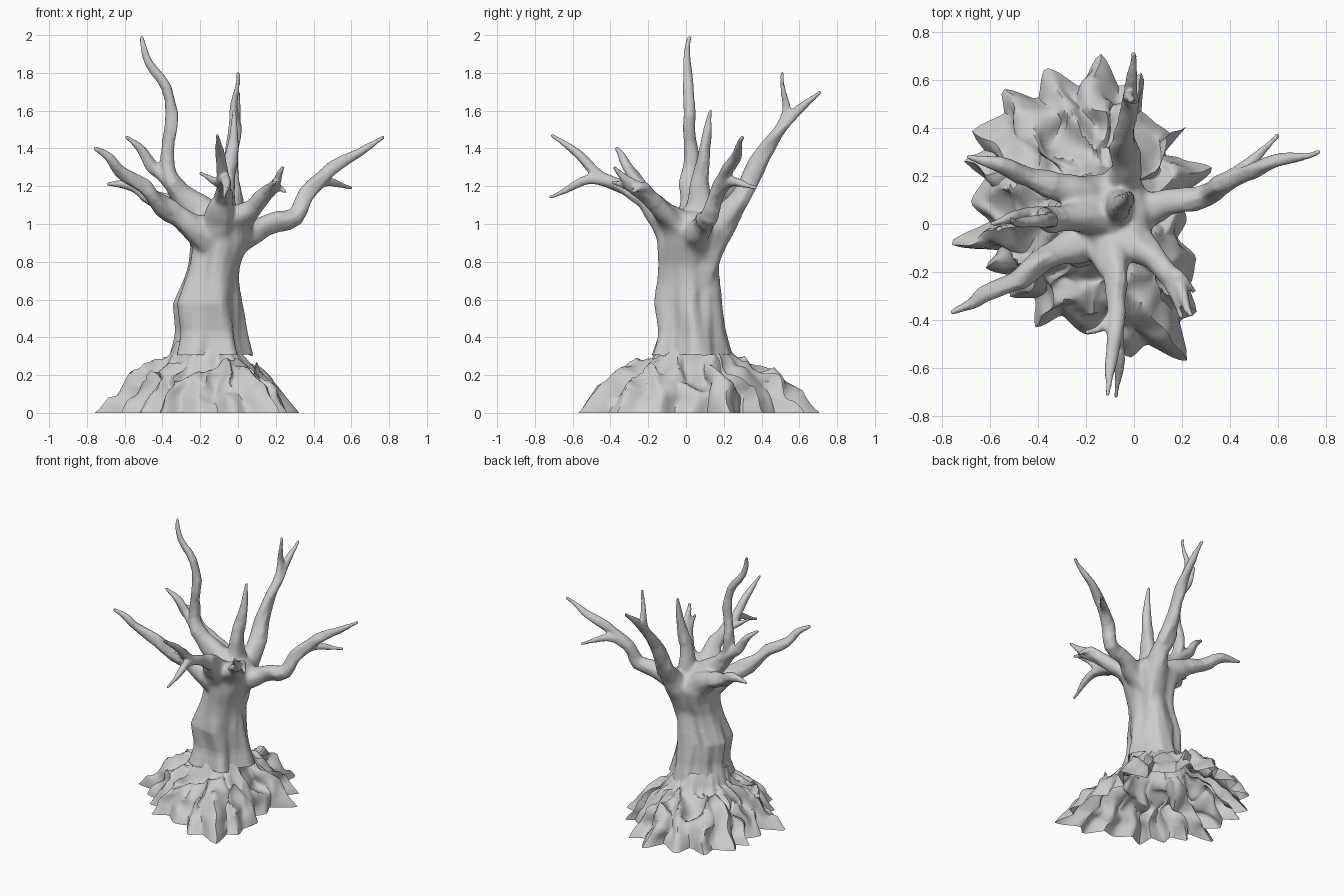
import bpy, bmesh, math
from mathutils import Vector, noise

if "Cube" in bpy.data.objects:
    bpy.data.objects.remove(bpy.data.objects["Cube"])

TAU = 2 * math.pi


def make_object(name, bm, angle=50):
    mesh = bpy.data.meshes.new(name)
    bm.to_mesh(mesh)
    bm.free()
    mesh.shade_smooth()
    mesh.set_sharp_from_angle(angle=math.radians(angle))
    obj = bpy.data.objects.new(name, mesh)
    bpy.context.collection.objects.link(obj)
    return obj


def loft(bm, rings, end=None, cap=False):
    loops = [[bm.verts.new(p) for p in ring] for ring in rings]
    n = len(loops[0])
    for a, b in zip(loops, loops[1:]):
        for i in range(n):
            j = (i + 1) % n
            bm.faces.new((a[i], a[j], b[j], b[i]))
    if cap:
        bm.faces.new(loops[0][::-1])
    if end is not None:
        tip = bm.verts.new(end)
        for i in range(n):
            bm.faces.new((loops[-1][i], loops[-1][(i + 1) % n], tip))


def lerp_table(table, x, ease=False):
    for (x0, y0), (x1, y1) in zip(table, table[1:]):
        if x <= x1:
            f = max(0, (x - x0) / (x1 - x0))
            if ease:
                f = (f + (1 - math.cos(math.pi * f)) / 2) / 2
            return y0 + (y1 - y0) * f
    return table[-1][1]


wood = bmesh.new()  # trunk and branches gather here, then get fused

# Trunk: z, centre x, centre y, radius x, radius y
SECTIONS = [(0.20, -.14, .03, .25, .24), (0.32, -.145, .025, .20, .20), (0.42, -.145, .025, .175, .175),
            (0.58, -.16, .01, .175, .175), (0.70, -.14, .015, .15, .16), (0.78, -.125, .015, .14, .155),
            (0.88, -.10, .03, .155, .17), (0.97, -.095, .04, .18, .18), (1.04, -.09, .03, .15, .15),
            (1.07, -.09, .02, .10, .10)]
rings = []
for k in range(31):
    f = k / 30 * (len(SECTIONS) - 1)
    i = min(int(f), len(SECTIONS) - 2)
    z, cx, cy, rx, ry = Vector(SECTIONS[i]).lerp(Vector(SECTIONS[i + 1]), f - i)
    ring = []
    for s in range(48):
        a = TAU * s / 48
        q = Vector((math.cos(a) * 1.8, math.sin(a) * 1.8, z * 1.6))
        flute = 1 + .06 * math.sin(5 * a + 2.5 * z) + .17 * noise.noise(q) + .08 * noise.noise(q * 2.3)
        ring.append((cx + rx * flute * math.cos(a), cy + ry * flute * math.sin(a), z))
    rings.append(ring)
loft(wood, rings, (-.09, .02, 1.02), cap=True)


# Branches: gnarled tapered tubes along a few points
def branch(pts, radii, sides=9, steps=3):
    pts = [Vector(p) for p in pts]
    n = len(pts)
    path = []
    for i in range(n - 1):
        p0, p1, p2, p3 = pts[max(i - 1, 0)], pts[i], pts[i + 1], pts[min(i + 2, n - 1)]
        for j in range(steps):
            t = j / steps
            path.append(.5 * (2 * p1 + (p2 - p0) * t + (2 * p0 - 5 * p1 + 4 * p2 - p3) * t * t
                              + (3 * p1 - p0 - 3 * p2 + p3) * t ** 3))
    path = [p + noise.noise_vector(p * 6) * .012 for p in path] + [pts[-1]]
    table = [(i / (len(radii) - 1), r) for i, r in enumerate(radii)]
    side = (path[1] - path[0]).orthogonal()
    rings = []
    for i, p in enumerate(path):
        d = (path[min(i + 1, len(path) - 1)] - path[max(i - 1, 0)]).normalized()
        side = (side - d * side.dot(d)).normalized()
        up = d.cross(side)
        r = max(.011, lerp_table(table, i / (len(path) - 1)))
        ring = []
        for s in range(sides):
            a = TAU * s / sides
            v = side * math.cos(a) + up * math.sin(a)
            ring.append(p + v * r * (1 + .4 * noise.noise(p * 8 + v * .9)))
        rings.append(ring)
    loft(wood, rings, path[-1] + d * .012, cap=True)


# tall left branch and its fork
branch([(-.10, .03, .95), (-.19, .03, 1.07), (-.31, .02, 1.17), (-.375, .03, 1.31), (-.36, .02, 1.5),
        (-.375, .01, 1.72), (-.48, .01, 1.85), (-.51, .02, 1.99)],
       [.12, .085, .055, .042, .034, .03, .022, .012])
branch([(-.29, .02, 1.15), (-.38, .04, 1.24), (-.45, .04, 1.30), (-.50, .02, 1.38), (-.59, 0, 1.46)],
       [.05, .04, .032, .025, .008])
# front left and back left branches
branch([(-.12, 0, .88), (-.20, -.06, .97), (-.31, -.12, 1.04), (-.43, -.20, 1.12), (-.50, -.25, 1.20),
        (-.62, -.29, 1.28), (-.68, -.33, 1.35), (-.76, -.37, 1.40)],
       [.12, .09, .06, .048, .04, .032, .024, .01])
branch([(-.12, .06, .9), (-.20, .11, 1.0), (-.31, .15, 1.08), (-.44, .19, 1.13), (-.56, .25, 1.21), (-.69, .28, 1.21)],
       [.12, .09, .06, .045, .033, .006])
# right branch and fork
branch([(-.07, .04, .84), (.03, .06, .94), (.15, .09, .99), (.31, .12, 1.04), (.36, .16, 1.16), (.50, .22, 1.29),
        (.64, .27, 1.38), (.77, .30, 1.46)], [.11, .09, .058, .046, .042, .034, .024, .006])
branch([(.36, .16, 1.16), (.43, .21, 1.21), (.51, .28, 1.215), (.60, .37, 1.19)], [.04, .03, .024, .005])
# back branch and fork
branch([(-.09, .05, .68), (-.06, .12, .86), (-.03, .21, 1.02), (-.04, .31, 1.18), (-.03, .41, 1.37), (-.02, .51, 1.52),
        (-.01, .60, 1.61), (0, .71, 1.70)], [.08, .09, .075, .055, .04, .034, .025, .006])
branch([(-.02, .49, 1.49), (-.02, .53, 1.6), (-.01, .515, 1.7), (0, .51, 1.80)], [.034, .024, .015, .004])
# centre branch
branch([(-.07, .04, .95), (-.06, .07, 1.13), (-.05, .08, 1.28), (-.02, .11, 1.45), (-.02, .13, 1.60)],
       [.09, .06, .043, .028, .006])
# front branch, fork and twig
branch([(-.09, 0, .90), (-.10, -.12, 1.03), (-.07, -.21, 1.14), (-.08, -.32, 1.19), (-.08, -.45, 1.25),
        (-.10, -.57, 1.37), (-.11, -.71, 1.47)], [.11, .085, .05, .04, .033, .026, .006])
branch([(-.08, -.40, 1.22), (-.07, -.50, 1.24), (-.06, -.60, 1.20), (-.075, -.72, 1.14)], [.035, .028, .022, .005])
branch([(-.08, -.36, 1.2), (-.14, -.43, 1.23), (-.20, -.45, 1.27)], [.03, .02, .005])
# front right branch, fork and twig
branch([(-.06, .0, .90), (.01, -.07, 1.02), (.08, -.14, 1.09), (.15, -.22, 1.16), (.20, -.29, 1.20), (.24, -.38, 1.30)],
       [.11, .08, .052, .042, .034, .006])
branch([(.14, -.20, 1.15), (.19, -.23, 1.19), (.25, -.28, 1.17)], [.04, .03, .006])
branch([(.12, -.18, 1.13), (.17, -.29, 1.19), (.20, -.39, 1.22)], [.035, .025, .005])
# short stub on the crown
branch([(-.10, -.03, .92), (-.14, -.11, 1.0), (-.17, -.16, 1.07)], [.09, .05, .01])

# Fuse the wood into one skin, soften the crown joints, open the hidden base
tree = make_object("trunk_and_branches", wood)
mod = tree.modifiers.new("fuse", 'REMESH')
mod.mode = 'VOXEL'
mod.voxel_size = .0095
fused = bpy.data.meshes.new_from_object(tree.evaluated_get(bpy.context.evaluated_depsgraph_get()))
bpy.data.objects.remove(tree)
bm = bmesh.new()
bm.from_mesh(fused)
crown = Vector((-.09, .03, .95))
near = [v for v in bm.verts if (v.co - crown).length < .33 and v.co.z > .6]
for _ in range(14):
    bmesh.ops.smooth_vert(bm, verts=near, factor=.5, use_axis_x=True, use_axis_y=True, use_axis_z=True)
bmesh.ops.smooth_vert(bm, verts=bm.verts, factor=.5, use_axis_x=True, use_axis_y=True, use_axis_z=True)
bmesh.ops.delete(bm, geom=[v for v in bm.verts if v.co.z < .3], context='VERTS')
make_object("trunk_and_branches", bm, 60)

# Root skirt: ragged outline of tips and notches, seen from above
OUTLINE = [(.33, .23), (.20, .27), (.12, .29), (.16, .37), (.23, .41), (.09, .42), (.03, .47), (.04, .63),
           (-.06, .57), (-.14, .71), (-.22, .57), (-.37, .65), (-.40, .52), (-.55, .56), (-.54, .46),
           (-.68, .38), (-.62, .31), (-.71, .26), (-.62, .19), (-.68, .09), (-.60, .01), (-.77, -.08),
           (-.56, -.11), (-.62, -.18), (-.50, -.22), (-.52, -.30), (-.41, -.31), (-.41, -.43), (-.30, -.38),
           (-.20, -.46), (-.11, -.44), (-.02, -.56), (.05, -.50), (.22, -.57), (.19, -.40), (.26, -.37),
           (.23, -.26), (.26, -.14), (.18, -.06), (.22, .02), (.18, .11)]
CX, CY = -.16, .04
polar = sorted((math.atan2(y - CY, x - CX) % TAU, math.hypot(x - CX, y - CY)) for x, y in OUTLINE)
polar = [(polar[-1][0] - TAU, polar[-1][1])] + polar + [(polar[0][0] + TAU, polar[0][1])]
HEIGHT = [(0, .38), (.1, .30), (.25, .25), (.5, .205), (.7, .15), (.88, .07), (1, .0)]

SEG, ROWS = 180, 26
rings = []
for k in range(ROWS + 1):
    t = k / ROWS
    mid = math.sin(math.pi * t)
    ring = []
    for s in range(SEG):
        a = TAU * s / SEG
        edge = lerp_table(polar, a, True)
        mean = sum(lerp_table(polar, (a + d * .12) % TAU) for d in range(-3, 4)) / 7
        r = .17 + (mean + (edge - mean) * t ** 2 - .17) * t
        ridge = max(-1.2, min(1.2, (edge - mean) / .08))
        # winding folds that fade out at the trunk and at the rim
        b = a + .2 * mid * noise.noise((math.cos(a) * 3, math.sin(a) * 3, t * 3))
        p = Vector((CX + r * math.cos(b), CY + r * math.sin(b), 0))
        fold = (.22 - abs(noise.noise(p * 6.5 + Vector((3, 1, 2))))) * .16
        z = lerp_table(HEIGHT, t) + mid * (noise.noise(p * 9) * .05 + fold + .025 * ridge)
        push = noise.noise_vector(Vector((p.x, p.y, z)) * 8) * .06 * mid
        ring.append((p.x + push.x, p.y + push.y, max(z, 0)))
    rings.append(ring)
bm = bmesh.new()
loft(bm, rings[::-1])
make_object("root_skirt", bm, 45)
